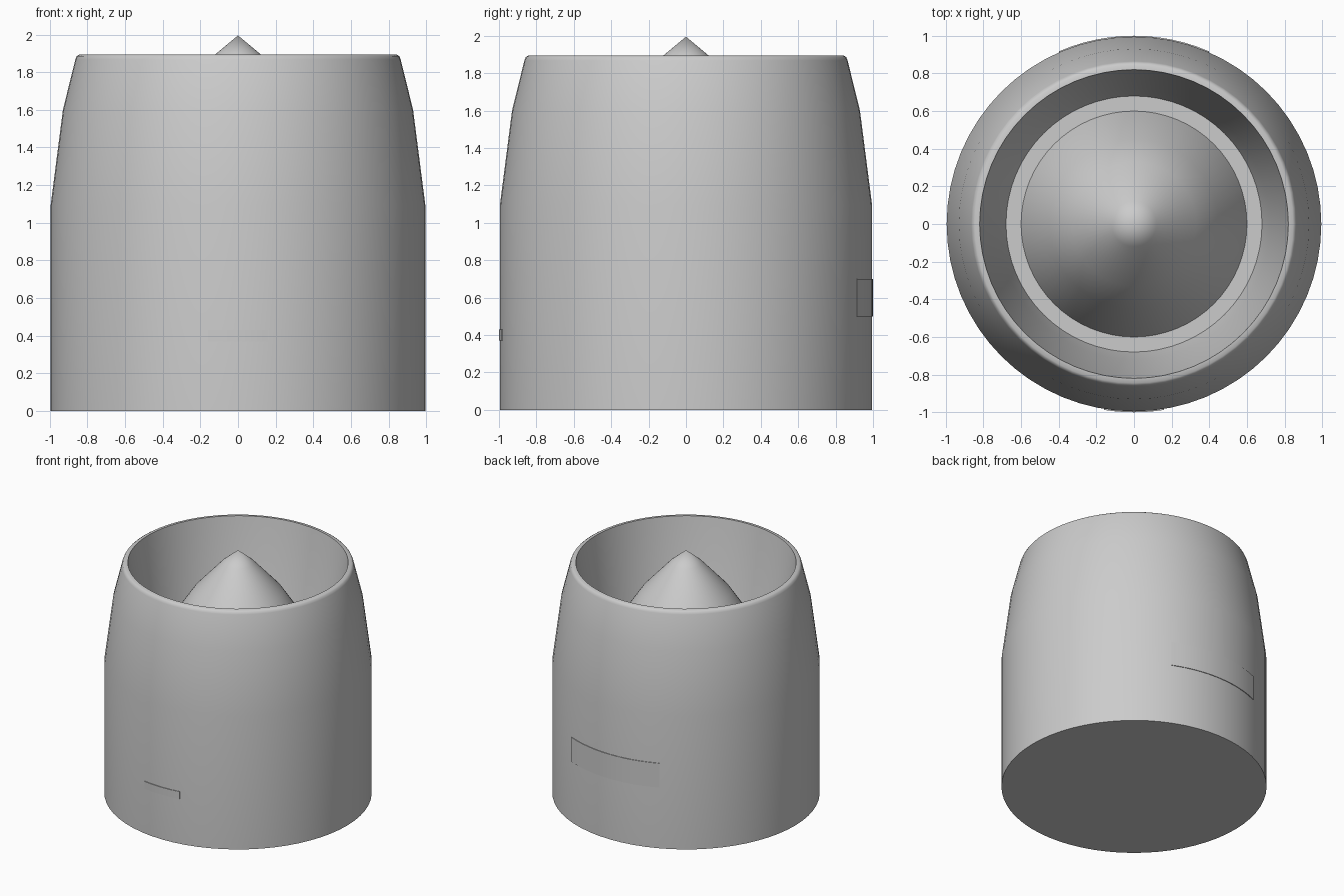
import bpy, bmesh, math

if "Cube" in bpy.data.objects:
    bpy.data.objects.remove(bpy.data.objects["Cube"])

SEG = 64


def finish(name, bm, angle=35):
    bmesh.ops.remove_doubles(bm, verts=bm.verts, dist=1e-5)
    bmesh.ops.recalc_face_normals(bm, faces=bm.faces)
    mesh = bpy.data.meshes.new(name)
    bm.to_mesh(mesh)
    bm.free()
    ob = bpy.data.objects.new(name, mesh)
    bpy.context.collection.objects.link(ob)
    bpy.ops.object.select_all(action='DESELECT')
    ob.select_set(True)
    bpy.context.view_layer.objects.active = ob
    bpy.ops.object.shade_smooth_by_angle(angle=math.radians(angle))
    return ob


def lathe(name, profile, angle=35):
    """Spin an (r, z) profile around the z axis."""
    bm = bmesh.new()
    verts = [bm.verts.new((r, 0, z)) for r, z in profile]
    edges = [bm.edges.new(pair) for pair in zip(verts, verts[1:])]
    bmesh.ops.spin(bm, geom=verts + edges, cent=(0, 0, 0), axis=(0, 0, 1),
                   angle=math.tau, steps=SEG, use_duplicate=False)
    return finish(name, bm, angle)


def curved_panel(name, centre, half_width, z0, z1, r_in=0.98, r_out=1.0, steps=12):
    """Thin plate wrapped on the cylinder around the given direction."""
    bm = bmesh.new()
    half = math.asin(half_width / r_out)
    rings = []
    for i in range(steps + 1):
        a = centre - half + 2 * half * i / steps
        rings.append([bm.verts.new((r * math.cos(a), r * math.sin(a), z))
                      for r, z in ((r_in, z0), (r_out, z0), (r_out, z1), (r_in, z1))])
    for a, b in zip(rings, rings[1:]):
        for k in range(4):
            bm.faces.new((a[k], a[(k + 1) % 4], b[(k + 1) % 4], b[k]))
    bm.faces.new(rings[0])
    bm.faces.new(rings[-1])
    return finish(name, bm)


# Outer shell with tapered top, rounded lip, inner wall and recessed floor
lathe("shell", [
    (0, 0), (0.995, 0), (0.995, 1.095), (0.93, 1.60), (0.864, 1.868),
    (0.857, 1.885), (0.845, 1.893), (0.82, 1.895),
    (0.72, 1.25), (0.68, 1.10), (0, 1.10)])

# Central pointed cone, slightly bulged
lathe("centre_cone", [
    (0, 1.995), (0.12, 1.895), (0.33, 1.665), (0.45, 1.485), (0.60, 1.10)])

# Flush panels on the front and the back
curved_panel("front_panel", -math.pi / 2, 0.16, 0.37, 0.43)
curved_panel("back_panel", math.pi / 2, 0.40, 0.50, 0.70)
